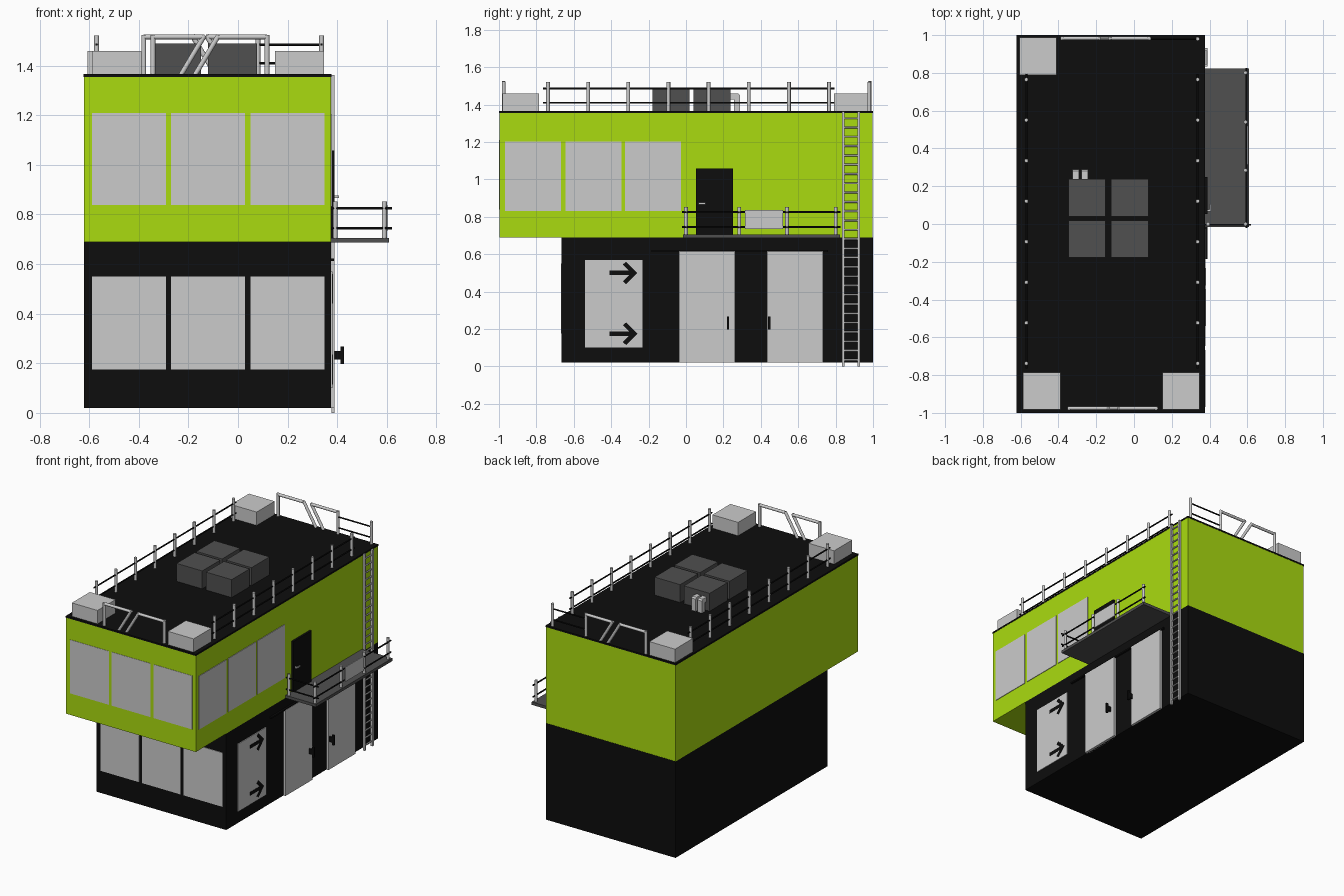
import bpy, bmesh, math
from mathutils import Vector

if "Cube" in bpy.data.objects:
    bpy.data.objects.remove(bpy.data.objects["Cube"])


def mat(name, r, g, b):
    m = bpy.data.materials.new(name)
    m.diffuse_color = (r, g, b, 1)
    m.use_nodes = True
    m.node_tree.nodes["Principled BSDF"].inputs["Base Color"].default_value = m.diffuse_color
    return m


LIME = mat("lime", 0.40, 0.71, 0.005)
BLACK = mat("black", 0.004, 0.004, 0.004)
DARK = mat("dark_grey", 0.08, 0.08, 0.08)


def finish(name, bm, m):
    bmesh.ops.recalc_face_normals(bm, faces=bm.faces)
    me = bpy.data.meshes.new(name)
    bm.to_mesh(me)
    bm.free()
    if m:
        me.materials.append(m)
    ob = bpy.data.objects.new(name, me)
    bpy.context.collection.objects.link(ob)
    return ob


def box(name, x, y, z, m=None):
    """Box from (min, max) ranges."""
    bm = bmesh.new()
    bmesh.ops.create_cube(bm, size=1)
    for v in bm.verts:
        v.co = [(r[0] + r[1]) / 2 + c * (r[1] - r[0]) for r, c in zip((x, y, z), v.co)]
    return finish(name, bm, m)


def tubes(name, segments, r, m=None, sides=12):
    """Straight round tubes between point pairs, in one object."""
    bm = bmesh.new()
    for a, b in segments:
        a, b = Vector(a), Vector(b)
        d = b - a
        new = bmesh.ops.create_cone(bm, cap_ends=True, segments=sides, radius1=r, radius2=r, depth=d.length)
        mtx = d.to_track_quat('Z', 'Y').to_matrix()
        for v in new["verts"]:
            v.co = mtx @ v.co + (a + b) / 2
    ob = finish(name, bm, m)
    for p in ob.data.polygons:
        p.use_smooth = len(p.vertices) == 4
    return ob


def prism(name, pts, axis_range, m=None):
    """Profile in the y-z plane extruded along x."""
    x0, x1 = axis_range
    bm = bmesh.new()
    f = bm.faces.new([bm.verts.new((x0, y, z)) for y, z in pts])
    new = bmesh.ops.extrude_face_region(bm, geom=[f])["geom"]
    bmesh.ops.translate(bm, vec=(x1 - x0, 0, 0), verts=[v for v in new if isinstance(v, bmesh.types.BMVert)])
    return finish(name, bm, m)


L, R = -0.62, 0.375      # left and right walls
ROOF = 1.366

# Main volumes
box("lower_storey", (L, R), (-0.665, 1), (0.02, 0.688), BLACK)
box("upper_storey", (L, R), (-0.998, 0.998), (0.688, 1.357), LIME)
box("roof_slab", (L - 0.002, R + 0.002), (-1, 1), (1.355, ROOF), BLACK)

# Windows
for x in (-0.588, -0.27, 0.05):
    box("lower_front_window", (x, x + 0.298), (-0.669, -0.66), (0.175, 0.55))
    box("upper_front_window", (x, x + 0.298), (-1, -0.99), (0.838, 1.21))
for y in (-0.968, -0.645, -0.326):
    box("upper_side_window", (R - 0.01, R + 0.004), (y, y + 0.3), (0.832, 1.203))

# Wall sign with arrows
box("wall_sign", (R - 0.01, R + 0.005), (-0.54, -0.232), (0.1, 0.57))
for z in (0.5, 0.175):
    half = [(-0.41, 0.012), (-0.305, 0.012), (-0.338, 0.045), (-0.32, 0.06)]
    pts = [(y, z + h) for y, h in half] + [(-0.26, z)] + [(y, z - h) for y, h in reversed(half)]
    prism("sign_arrow", pts, (R + 0.003, R + 0.007), BLACK)

# Sliding doors, track and pull handles
for y, hy in ((-0.038, 0.225), (0.432, 0.445)):
    box("sliding_door", (R - 0.01, 0.39), (y, y + 0.3), (0.02, 0.615))
    box("door_handle_stem", (0.385, 0.417), (hy - 0.005, hy + 0.005), (0.215, 0.25), BLACK)
    box("door_handle_bar", (0.413, 0.428), (hy - 0.006, hy + 0.006), (0.198, 0.268), BLACK)
box("door_track", (R - 0.01, 0.388), (-0.185, 0.76), (0.612, 0.622), BLACK)

# Upper door with lever handle
box("upper_door", (R - 0.01, 0.39), (0.053, 0.25), (0.704, 1.057), BLACK)
box("lever_stem", (0.385, 0.405), (0.066, 0.076), (0.867, 0.877))
box("lever_arm", (0.4, 0.407), (0.066, 0.105), (0.867, 0.877))

# Balcony
box("balcony_floor", (R - 0.005, 0.608), (-0.015, 0.823), (0.686, 0.706), DARK)
posts = [(0.59, y) for y in (0, 0.285, 0.54, 0.8)] + [(0.392, 0)]
tubes("balcony_posts", [((x, y, 0.7), (x, y, 0.853)) for x, y in posts], 0.01)
tubes("balcony_rails", [s for z in (0.745, 0.825) for s in
      (((0.596, -0.022, z), (0.596, 0.825, z)), ((R, -0.004, z), (0.62, -0.004, z)))], 0.005, BLACK, 8)
box("balcony_plate", (0.597, 0.604), (0.315, 0.518), (0.735, 0.836))

# Ladder
for y in (0.84, 0.924):
    box("ladder_stile", (R + 0.001, 0.39), (y - 0.007, y + 0.007), (0, 1.362))
tubes("ladder_rungs", [((0.383, 0.84, 0.035 + 0.0497 * i), (0.383, 0.924, 0.035 + 0.0497 * i))
                       for i in range(27)], 0.005, None, 8)

# Roof side railings and back corner railing
ys = [-0.738 + 0.2147 * i for i in range(8)]
for x in (-0.57, 0.337):
    tubes("roof_posts", [((x, y, ROOF - 0.005), (x, y, 1.522)) for y in ys], 0.01)
    tubes("roof_rails", [((x, -0.765, z), (x, 0.793, z)) for z in (1.41, 1.485)], 0.005, BLACK, 8)
tubes("corner_post", [((0.337, 0.98, ROOF - 0.005), (0.337, 0.98, 1.522))], 0.01)
tubes("corner_rails", [((0.08, 0.98, z), (0.345, 0.98, z)) for z in (1.41, 1.485)], 0.005, BLACK, 8)

# Bent tube frames at front and back: two posts, two bars, two sloping legs
for name, cx, y, s in (("front_frame", -0.113, -0.975, 1), ("back_frame", -0.15, 0.983, -1)):
    top, low = 1.516, ROOF - 0.003
    segs = []
    for post, bend, foot in ((0.23, 0.035, -0.06), (-0.23, -0.022, -0.117)):
        p, b, f = (cx + s * v for v in (post, bend, foot))
        segs += [((p, y, low), (p, y, top + 0.008)), ((p, y, top), (b, y, top)), ((b, y, top + 0.006), (f, y, low))]
    tubes(name, segs, 0.01)

# Rooftop boxes
for x, y in ((-0.587, -0.982), (0.15, -0.982), (-0.607, 0.79)):
    box("corner_unit", (x, x + 0.197), (y, y + 0.197), (ROOF - 0.002, 1.459))
for x in (-0.347, -0.121):
    for y in (-0.178, 0.04):
        box("rooftop_unit", (x, x + 0.197), (y, y + 0.197), (ROOF - 0.002, 1.49), DARK)

# Elbow ducts behind the rooftop units
for x in (-0.325, -0.277):
    prism("duct", [(0.23, 1.46), (0.28, 1.46), (0.289, 1.45), (0.289, ROOF - 0.002),
                   (0.256, ROOF - 0.002), (0.256, 1.427), (0.23, 1.427)], (x, x + 0.033))
